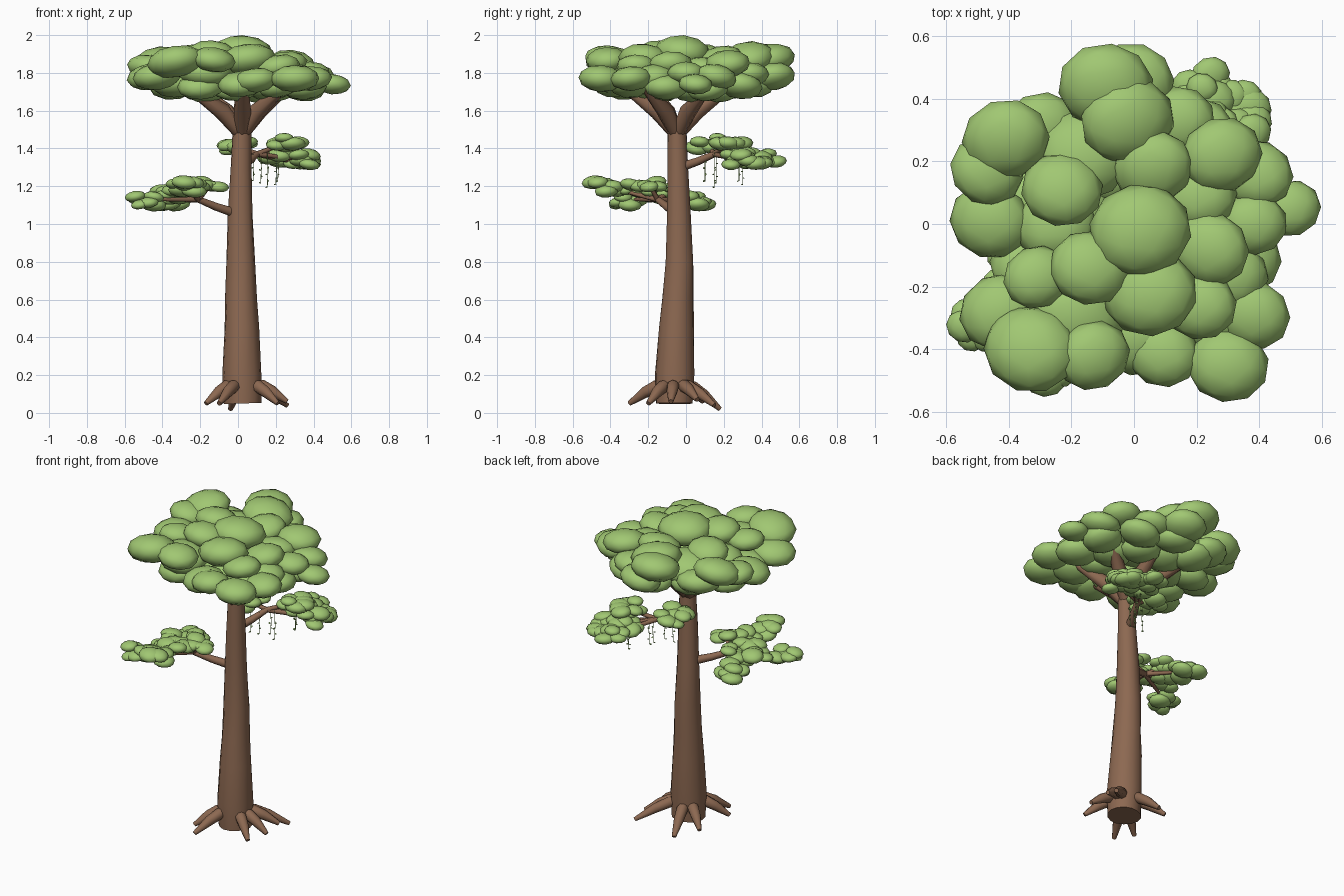
import bpy
import bmesh
import random
from math import cos, sin, pi, tau
from mathutils import Vector, Matrix, Euler

random.seed(4)
old = bpy.data.objects.get("Cube")
if old:
    bpy.data.objects.remove(old, do_unlink=True)


def material(name, color):
    mat = bpy.data.materials.new(name)
    mat.use_nodes = True
    mat.diffuse_color = (*color, 1)
    mat.node_tree.nodes["Principled BSDF"].inputs["Base Color"].default_value = (*color, 1)
    return mat


bark = material("brown bark", (0.265, 0.14, 0.083))
leaf = material("leaf green", (0.355, 0.575, 0.17))


def finish(name, bm, mat):
    """Turn a bmesh into a smooth shaded object."""
    bmesh.ops.recalc_face_normals(bm, faces=bm.faces)
    mesh = bpy.data.meshes.new(name)
    bm.to_mesh(mesh)
    bm.free()
    mesh.materials.append(mat)
    obj = bpy.data.objects.new(name, mesh)
    bpy.context.collection.objects.link(obj)
    bpy.ops.object.select_all(action="DESELECT")
    obj.select_set(True)
    bpy.context.view_layer.objects.active = obj
    bpy.ops.object.shade_smooth_by_angle(angle=pi / 3)


def tube(bm, path, radii, sides=8, wobble=0.0):
    """Capped tube through the path, with one radius per point and no twist."""
    path = [Vector(p) for p in path]
    rings = []
    axis = Vector((0, 0, 1))
    turn = axis.rotation_difference(axis)
    for i, point in enumerate(path):
        along = (path[min(i + 1, len(path) - 1)] - path[max(i - 1, 0)]).normalized()
        turn = axis.rotation_difference(along) @ turn
        axis = along
        ring = []
        for k in range(sides):
            a = tau * k / sides
            r = radii[i] * (1 + random.uniform(-wobble, wobble))
            ring.append(bm.verts.new(point + turn @ Vector((r * cos(a), r * sin(a), 0))))
        rings.append(ring)
    for low, high in zip(rings, rings[1:]):
        for k in range(sides):
            n = (k + 1) % sides
            bm.faces.new((low[k], low[n], high[n], high[k]))
    bm.faces.new(rings[0][::-1])
    bm.faces.new(rings[-1])


def blob(bm, center, r, flat=0.6, tilt=0.2):
    """Flattened, slightly tilted leaf ball."""
    turn = Euler((random.uniform(-tilt, tilt), random.uniform(-tilt, tilt), random.uniform(-.5, .5)))
    size = Matrix.Diagonal((r * 1.1, r, r * flat, 1))
    bmesh.ops.create_icosphere(bm, subdivisions=2, radius=1,
                               matrix=Matrix.Translation(center) @ turn.to_matrix().to_4x4() @ size)


# Trunk
bm = bmesh.new()
tube(bm,
     [(.027, -.06, .05), (.022, -.06, .2), (.02, -.05, .45), (.016, -.044, .6), (.015, -.035, .8),
      (.013, -.038, 1.05), (.016, -.045, 1.3), (.02, -.048, 1.5)],
     [.1, .104, .092, .084, .076, .065, .056, .05], sides=14, wobble=.04)
finish("trunk", bm, bark)

# Roots, sloping out of the trunk foot
bm = bmesh.new()
foot = Vector((.025, -.06, 0))
for x, y, z in [(-.17, -.2, .05), (-.1, -.3, .05), (-.04, .18, .02), (.26, .15, .04),
                (.25, .06, .07), (.21, -.2, .05), (-.16, .09, .06), (.26, -.08, .06)]:
    tip = Vector((x, y, z))
    out = Vector((x, y, 0)) - foot
    start = foot + out.normalized() * .075 + Vector((0, 0, .155))
    middle = start.lerp(tip, .5) + Vector((0, 0, .008))
    tube(bm, [start, start.lerp(middle, .3), middle, tip], [.022, .034, .03, .013])
finish("roots", bm, bark)

# Crown limbs, rising steeply from the trunk and bending outward
bm = bmesh.new()
fork = Vector((.02, -.048, 1.47))
for x, y in [(-.27, -.2), (.25, -.22), (.27, .12), (-.22, .17), (.02, .24), (.03, -.33)]:
    end = Vector((x, y, 1.73))
    knee = fork.lerp(end, .36) + Vector((0, 0, .035))
    tube(bm, [fork, knee, end], [.034, .046, .024])
finish("crown_limbs", bm, bark)

# Crown foliage: x, y, z, radius
crown = [
    (.02, -.02, 1.91, .15), (-.41, .27, 1.86, .13), (-.47, .17, 1.83, .11),
    (-.46, .01, 1.78, .12), (-.23, .11, 1.88, .12), (-.09, .44, 1.87, .14),
    (0, .46, 1.78, .12), (-.02, .33, 1.88, .14), (.06, .18, 1.87, .12),
    (.28, .22, 1.85, .12), (.39, .16, 1.78, .11), (.38, 0, 1.8, .1),
    (.5, .05, 1.74, .09), (.24, -.08, 1.84, .12), (.05, -.22, 1.87, .14),
    (-.14, -.14, 1.9, .12), (-.31, -.17, 1.87, .1), (-.43, -.28, 1.78, .12),
    (-.33, -.4, 1.86, .14), (-.13, -.42, 1.87, .11), (.21, -.26, 1.83, .11),
    (.38, -.29, 1.77, .11), (.3, -.45, 1.77, .12), (.09, -.41, 1.76, .11),
    (-.18, -.3, 1.81, .14), (-.17, .22, 1.81, .15), (-.3, .3, 1.78, .12),
    (.14, .33, 1.79, .11), (.31, -.17, 1.78, .11), (-.25, 0, 1.8, .12),
    (.2, .1, 1.81, .12),
]
bm = bmesh.new()
for x, y, z, r in crown:
    blob(bm, (x, y, z), r)
# Lower layer of the crown
for count, reach, height in [(7, .2, 1.72), (10, .36, 1.73)]:
    for i in range(count):
        a = tau * i / count + reach
        blob(bm, (reach * cos(a), reach * sin(a) - .01, height + random.uniform(-.012, .012)), .115)
finish("crown_foliage", bm, leaf)


def side_branch(name, start, knee, clumps):
    """Bent branch with a twig and a cluster of leaf balls per clump."""
    wood, leaves = bmesh.new(), bmesh.new()
    start, knee = Vector(start), Vector(knee)
    bend = start.lerp(knee, .5) - Vector((0, 0, .004))
    tube(wood, [start, bend, knee], [.026, .022, .017])
    for x, y, z, spread, count in clumps:
        center = Vector((x, y, z))
        tube(wood, [knee, knee.lerp(center, .5), center], [.016, .012, .007], sides=6)
        for i in range(count):
            a = tau * i / count + x * 9
            reach = spread * (random.uniform(.7, 1) if i else .1)
            shift = Vector((reach * cos(a), reach * sin(a), random.uniform(-.028, .028)))
            blob(leaves, center + shift, random.uniform(.045, .065), flat=.56)
    finish(name + "_branch", wood, bark)
    finish(name + "_foliage", leaves, leaf)


side_branch("lower", (-.02, -.05, 1.06), (-.21, -.15, 1.13), [
    (-.49, -.31, 1.13, .06, 8), (-.28, -.43, 1.2, .06, 7), (-.27, -.24, 1.19, .075, 8),
    (-.37, .05, 1.12, .06, 7), (-.15, -.19, 1.2, .05, 5), (-.38, -.15, 1.16, .07, 7),
    (-.29, -.08, 1.17, .05, 5)])
side_branch("upper", (.015, -.03, 1.3), (.1, .15, 1.37), [
    (.22, .43, 1.35, .055, 7), (.33, .36, 1.32, .06, 7), (.25, .23, 1.43, .065, 8),
    (0, .12, 1.41, .075, 8), (.22, .31, 1.37, .06, 7), (.34, .27, 1.34, .05, 5)])

# Hanging vines with tiny leaves
bm = bmesh.new()
for x, y, top in [(.02, .1, 1.38), (.08, .1, 1.37), (.155, .15, 1.38), (.12, .16, 1.37),
                  (.21, .28, 1.36), (.2, .3, 1.36)]:
    low = random.uniform(1.19, 1.23)
    tube(bm, [(x, y, top), (x + .004, y, (top + low) / 2), (x, y, low)], [.002] * 3, sides=4)
    for i in range(4):
        side = .004 if i % 2 else -.004
        blob(bm, (x + side, y + side, low + i * .034), .006, flat=.5, tilt=.8)
finish("hanging_vines", bm, leaf)
